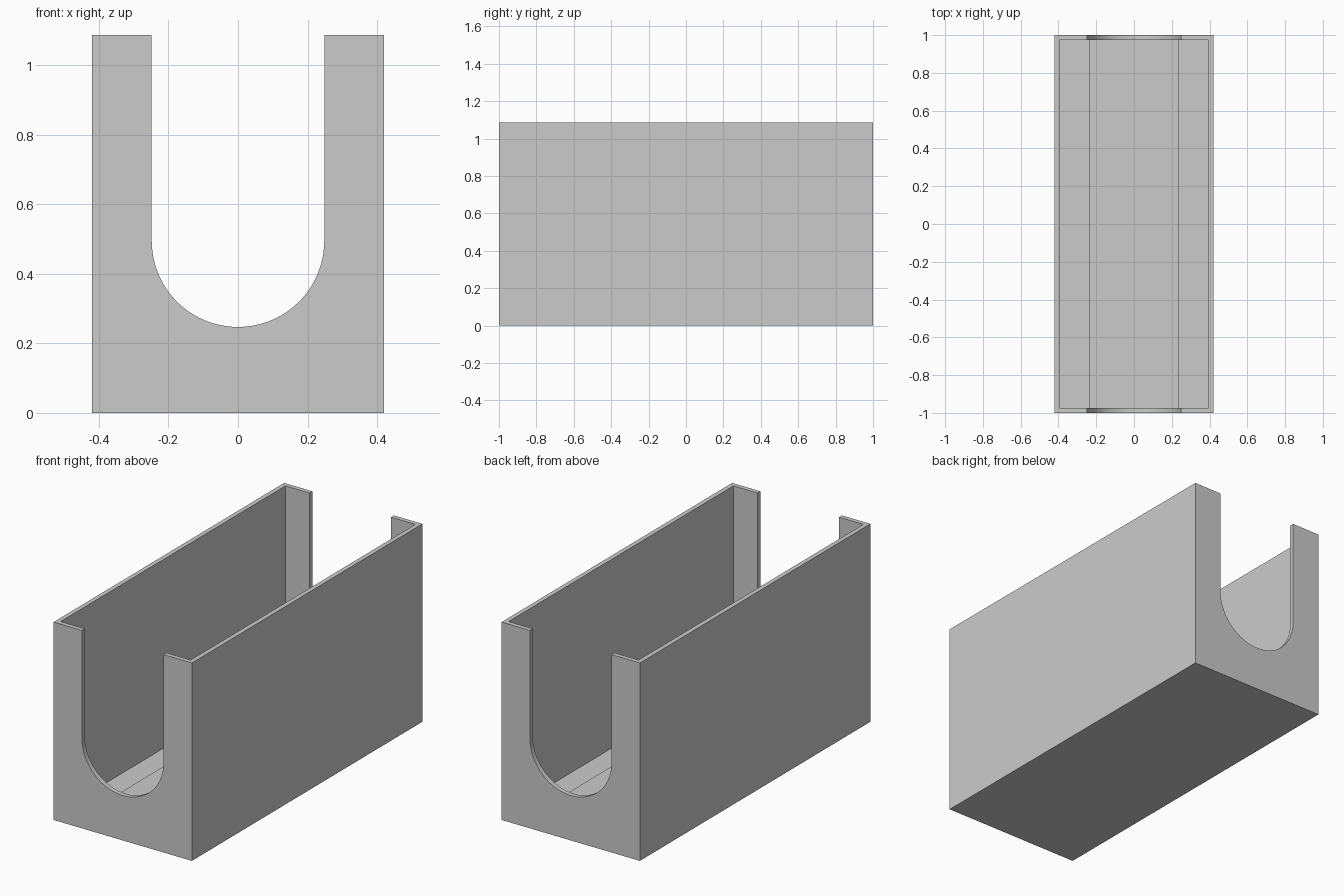
import bpy
import bmesh
from math import pi, cos, sin, radians

cube = bpy.data.objects.get("Cube")
if cube:
    bpy.data.objects.remove(cube, do_unlink=True)

# Overall dimensions
HALF_W, HALF_L, HEIGHT = 0.42, 1.0, 1.087
WALL, FLOOR, STRIP_TOP = 0.025, 0.05, 0.08
SLOT_R, SLOT_BOTTOM = 0.248, 0.247

grey = bpy.data.materials.new("plain grey")
grey.use_nodes = True
colour = (0.6, 0.6, 0.6, 1)
grey.diffuse_color = colour
grey.node_tree.nodes["Principled BSDF"].inputs["Base Color"].default_value = colour


def prism(name, profile, half_length):
    """Extrude an (x, z) outline along y, centred on y = 0."""
    bm = bmesh.new()
    face = bm.faces.new([bm.verts.new((x, -half_length, z)) for x, z in profile])
    out = bmesh.ops.extrude_face_region(bm, geom=[face])
    verts = [g for g in out["geom"] if isinstance(g, bmesh.types.BMVert)]
    bmesh.ops.translate(bm, verts=verts, vec=(0, 2 * half_length, 0))
    bmesh.ops.recalc_face_normals(bm, faces=bm.faces)
    mesh = bpy.data.meshes.new(name)
    bm.to_mesh(mesh)
    bm.free()
    mesh.materials.append(grey)
    obj = bpy.data.objects.new(name, mesh)
    bpy.context.collection.objects.link(obj)
    return obj


def block(name, half_w, half_l, z0, z1):
    outline = [(-half_w, z0), (half_w, z0), (half_w, z1), (-half_w, z1)]
    return prism(name, outline, half_l)


def cut(target, cutter):
    cutter.hide_render = True
    mod = target.modifiers.new("cut", 'BOOLEAN')
    mod.operation = 'DIFFERENCE'
    mod.solver = 'EXACT'
    mod.object = cutter
    bpy.context.view_layer.objects.active = target
    bpy.ops.object.modifier_apply(modifier=mod.name)
    bpy.data.objects.remove(cutter, do_unlink=True)


# Open trough with thin walls
trough = block("trough", HALF_W, HALF_L, 0, HEIGHT)
cut(trough, block("cavity_cutter", HALF_W - WALL, HALF_L - WALL, FLOOR, HEIGHT + 0.2))

# Round-bottomed slot through both end walls
steps = 48
centre_z = SLOT_BOTTOM + SLOT_R
slot = [(SLOT_R * cos(pi + pi * i / steps), centre_z + SLOT_R * sin(pi + pi * i / steps))
        for i in range(steps + 1)]
slot += [(SLOT_R, HEIGHT + 0.2), (-SLOT_R, HEIGHT + 0.2)]
cut(trough, prism("slot_cutter", slot, HALF_L + 0.2))

# Raised strip along the floor, sunk slightly into floor and end walls
block("floor_strip", 0.235, HALF_L - WALL + 0.01, FLOOR - 0.02, STRIP_TOP)

# Smooth the slot curve, keep the edges sharp
bpy.ops.object.select_all(action='DESELECT')
trough.select_set(True)
bpy.context.view_layer.objects.active = trough
bpy.ops.object.shade_smooth_by_angle(angle=radians(30))
